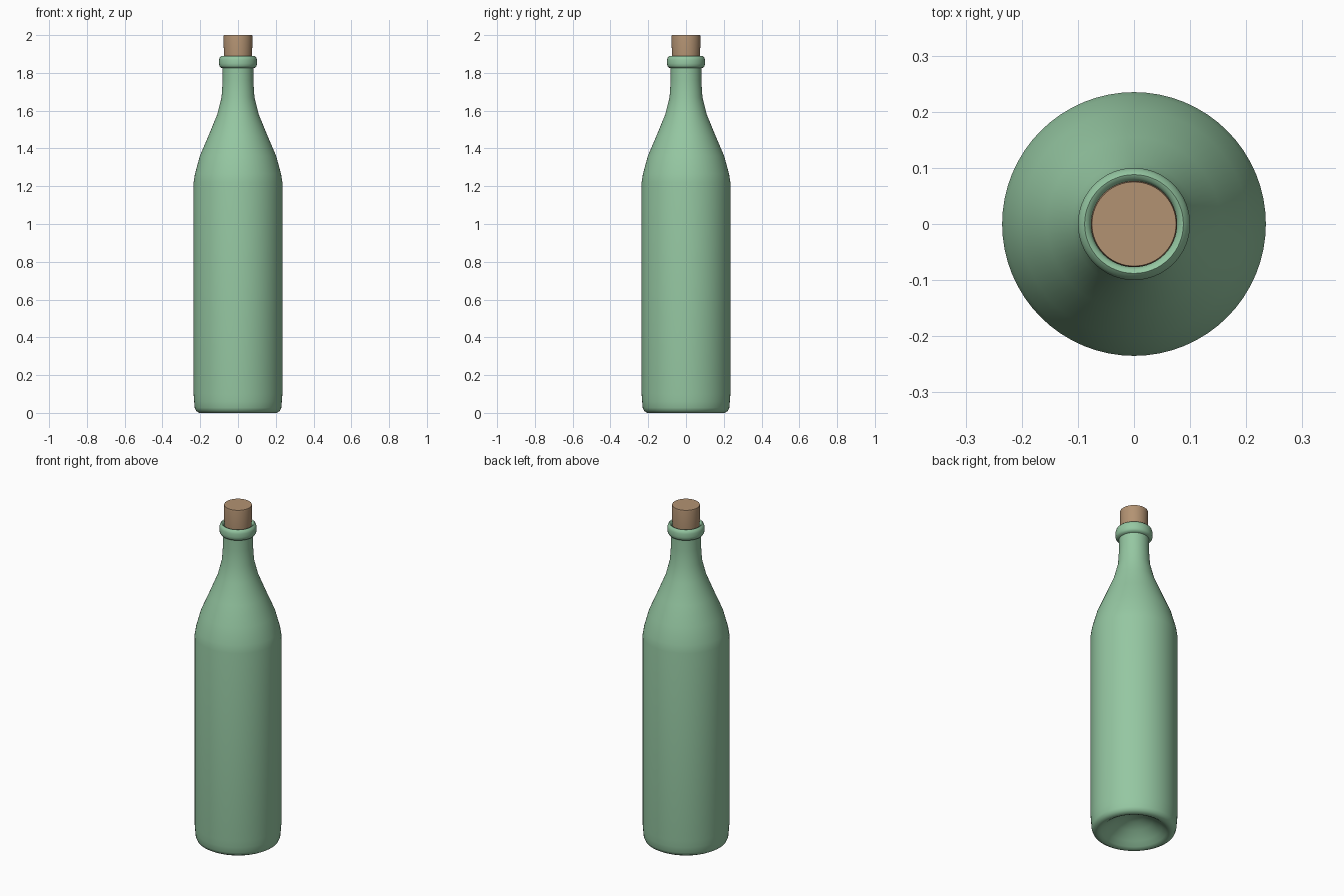
import bpy, bmesh, math

if "Cube" in bpy.data.objects:
    bpy.data.objects.remove(bpy.data.objects["Cube"])

SEGMENTS = 64


def material(name, color):
    m = bpy.data.materials.new(name)
    m.diffuse_color = (*color, 1.0)
    m.use_nodes = True
    m.node_tree.nodes["Principled BSDF"].inputs["Base Color"].default_value = m.diffuse_color
    return m


def lathe(name, profile, mat, sharp_angle):
    """Spin a (radius, height) profile around z; zero radius makes a pole."""
    bm = bmesh.new()
    rings = []
    for r, z in profile:
        if r == 0:
            rings.append([bm.verts.new((0, 0, z))] * SEGMENTS)
        else:
            rings.append([bm.verts.new((r * math.cos(2 * math.pi * i / SEGMENTS),
                                        r * math.sin(2 * math.pi * i / SEGMENTS), z))
                          for i in range(SEGMENTS)])
    for a, b in zip(rings, rings[1:]):
        for i in range(SEGMENTS):
            j = (i + 1) % SEGMENTS
            bm.faces.new(list(dict.fromkeys((a[i], a[j], b[j], b[i]))))
    bmesh.ops.recalc_face_normals(bm, faces=bm.faces)
    mesh = bpy.data.meshes.new(name)
    bm.to_mesh(mesh)
    bm.free()
    mesh.materials.append(mat)
    obj = bpy.data.objects.new(name, mesh)
    bpy.context.collection.objects.link(obj)
    bpy.ops.object.select_all(action='DESELECT')
    obj.select_set(True)
    bpy.context.view_layer.objects.active = obj
    bpy.ops.object.shade_smooth_by_angle(angle=math.radians(sharp_angle))
    return obj


green = material("green_glass", (0.30, 0.57, 0.36))
tan = material("cork_tan", (0.45, 0.29, 0.17))

# Bottle: hollow punt, base, body, shoulder, neck, lip and bore
lathe("bottle", [
    (0, 0.10), (0.05, 0.092), (0.10, 0.068), (0.15, 0.03), (0.175, 0.008),
    (0.19, 0.0), (0.205, 0.0), (0.222, 0.01), (0.229, 0.027), (0.232, 0.06),
    (0.235, 0.10), (0.235, 1.22), (0.228, 1.265), (0.202, 1.36),
    (0.155, 1.47), (0.110, 1.58), (0.087, 1.67), (0.081, 1.76), (0.081, 1.825),
    (0.092, 1.828), (0.099, 1.838), (0.100, 1.85), (0.100, 1.87),
    (0.096, 1.883), (0.088, 1.89), (0.081, 1.887), (0.077, 1.878),
    (0.075, 1.86), (0.073, 1.78), (0, 1.78),
], green, 60)

# Cork: slightly tapered stopper with a narrow rounded rim
lathe("cork", [
    (0, 1.79), (0.071, 1.79), (0.074, 1.88), (0.077, 1.99), (0.075, 2.0), (0, 2.0),
], tan, 30)
